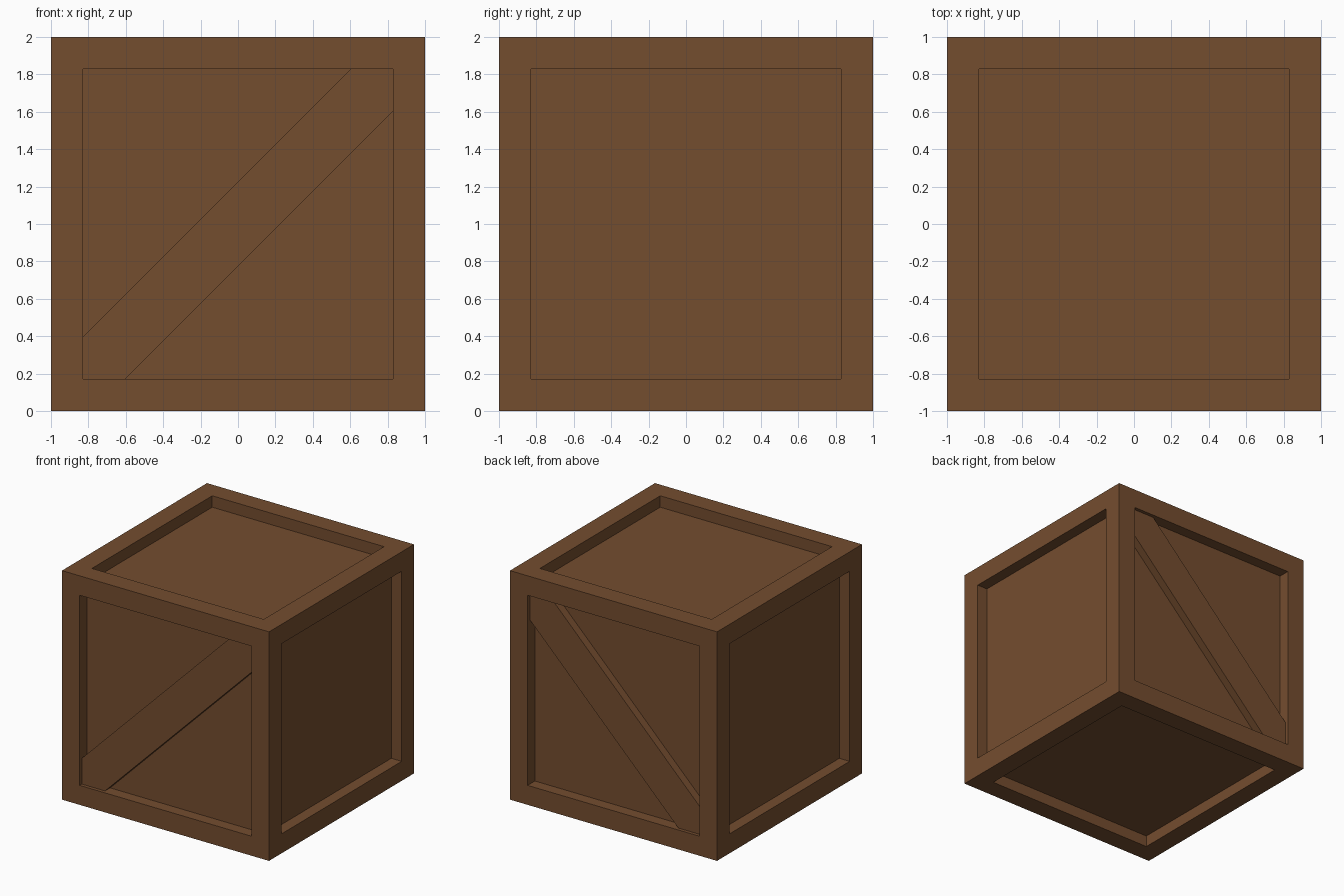
import bpy, bmesh

if "Cube" in bpy.data.objects:
    bpy.data.objects.remove(bpy.data.objects["Cube"])

FRAME = 0.17    # width of the border on every side
DEPTH = 0.10    # how far the panels sit behind the border
BRACE_TOP = 0.97   # distance of the brace's outer face from the centre
HALF = 0.225    # half height of the diagonal brace, measured vertically

wood = bpy.data.materials.new("brown wood")
wood.diffuse_color = (0.175, 0.074, 0.028, 1)
wood.use_nodes = True
wood.node_tree.nodes["Principled BSDF"].inputs["Base Color"].default_value = wood.diffuse_color


def finish(bm, name):
    bmesh.ops.recalc_face_normals(bm, faces=bm.faces)
    mesh = bpy.data.meshes.new(name)
    bm.to_mesh(mesh)
    bm.free()
    mesh.materials.append(wood)
    obj = bpy.data.objects.new(name, mesh)
    bpy.context.collection.objects.link(obj)
    return obj


# Crate body: a cube with a square-walled sunken panel on all six sides
bm = bmesh.new()
bmesh.ops.create_cube(bm, size=2)
bmesh.ops.translate(bm, verts=bm.verts, vec=(0, 0, 1))
bm.normal_update()
panels = list(bm.faces)
bmesh.ops.inset_individual(bm, faces=panels, thickness=FRAME, depth=0,
                           use_even_offset=True)
panels = bmesh.ops.extrude_discrete_faces(bm, faces=panels)["faces"]
bm.normal_update()
for face in panels:
    shift = face.normal * -DEPTH
    for v in face.verts:
        v.co += shift
finish(bm, "crate_body")


# Diagonal braces: planks trimmed to the frame opening, front and back
def brace(name, side):
    a = 1 - FRAME
    b = a - HALF
    outline = [(-a, -a), (-b, -a), (a, b), (a, a), (b, a), (-a, -b)]
    bm = bmesh.new()
    verts = [bm.verts.new((x, side * (1 - DEPTH), z + 1)) for x, z in outline]
    face = bm.faces.new(verts)
    ext = bmesh.ops.extrude_face_region(bm, geom=[face], use_keep_orig=True)
    moved = [g for g in ext["geom"] if isinstance(g, bmesh.types.BMVert)]
    bmesh.ops.translate(bm, verts=moved,
                        vec=(0, side * (BRACE_TOP - 1 + DEPTH), 0))
    finish(bm, name)


brace("front_brace", -1)
brace("back_brace", 1)
